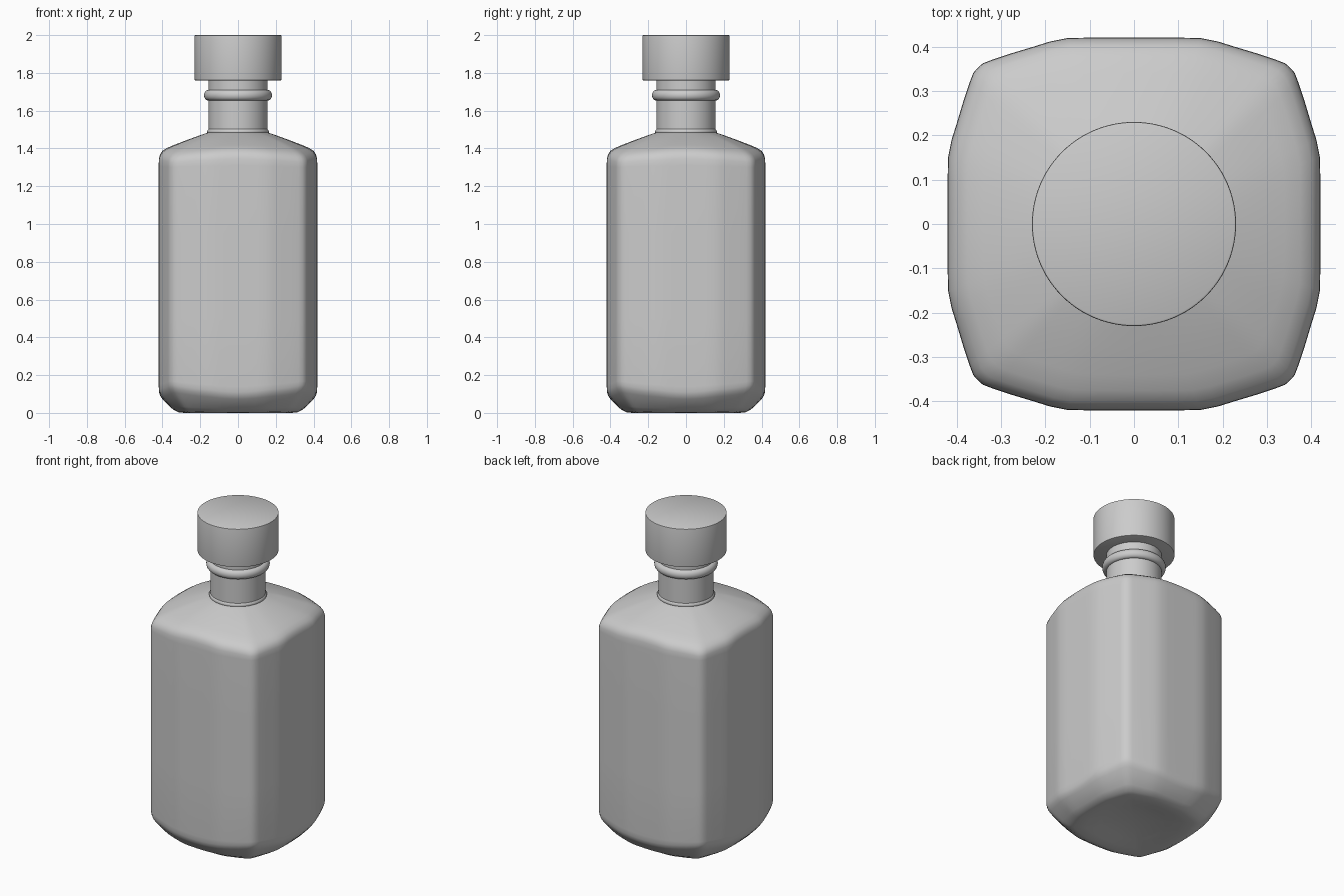
import bpy, bmesh, math

if "Cube" in bpy.data.objects:
    bpy.data.objects.remove(bpy.data.objects["Cube"])

def finish(name, bm, angle):
    bmesh.ops.remove_doubles(bm, verts=bm.verts, dist=1e-5)
    bmesh.ops.recalc_face_normals(bm, faces=bm.faces)
    me = bpy.data.meshes.new(name)
    bm.to_mesh(me)
    bm.free()
    ob = bpy.data.objects.new(name, me)
    bpy.context.collection.objects.link(ob)
    bpy.ops.object.select_all(action='DESELECT')
    bpy.context.view_layer.objects.active = ob
    ob.select_set(True)
    bpy.ops.object.shade_smooth_by_angle(angle=math.radians(angle))
    return ob

def loft(name, rings, angle=35):
    # skin a stack of equal-length rings and close both ends
    bm = bmesh.new()
    loops = [[bm.verts.new(p) for p in r] for r in rings]
    n = len(loops[0])
    for a, b in zip(loops, loops[1:]):
        for i in range(n):
            j = (i + 1) % n
            bm.faces.new((a[i], a[j], b[j], b[i]))
    bm.faces.new(loops[0][::-1])
    bm.faces.new(loops[-1])
    return finish(name, bm, angle)

def turned(name, profile, n=64):
    return loft(name, [[(r * math.cos(2 * math.pi * i / n), r * math.sin(2 * math.pi * i / n), z)
                        for i in range(n)] for r, z in profile])

# Body cross-section: one eighth, mirrored across the diagonal, turned four times
eighth = [(.42, 0), (.42, .05), (.42, .10), (.419, .15), (.411, .19), (.40, .225),
          (.385, .275), (.37, .32), (.362, .341), (.352, .352)]
quarter = eighth + [(y, x) for x, y in eighth[-2:0:-1]]
outline = []
for k in range(4):
    c, s = [(1, 0), (0, 1), (-1, 0), (0, -1)][k]
    outline += [(c * x - s * y, s * x + c * y) for x, y in quarter]

def body_ring(half, z, lift=0.0, circle=0.0):
    # circle blends the section to round; lift raises the corners
    ring = []
    for x, y in outline:
        r = math.hypot(x, y)
        f = half / .42 * (1 - circle) + half / r * circle
        ring.append((x * f, y * f, z + lift * (r / .42 - 1)))
    return ring

# Body: recessed base, soft chamfer, straight walls, sloping shoulder
loft("bottle_body", [body_ring(*a) for a in [
    (.02, .03, 0, 1), (.10, .027, 0, .9), (.18, .016, 0, .6), (.24, .004, 0, .3),
    (.285, 0), (.315, .003, .02), (.345, .019, .07), (.38, .052, .14), (.40, .073, .18),
    (.412, .09, .2), (.418, .11, .2), (.42, .14, .15), (.42, .5), (.42, .95), (.42, 1.31, -.05),
    (.419, 1.345, -.1), (.413, 1.368, -.12), (.40, 1.387, -.12), (.375, 1.403, -.1),
    (.34, 1.418, -.07, .1), (.28, 1.441, -.03, .3), (.22, 1.463, 0, .6),
    (.18, 1.477, 0, .9), (.155, 1.486, 0, 1)]], 60)

# Neck with thin base collar
turned("bottle_neck", [(.15, 1.46), (.158, 1.474), (.163, 1.484), (.164, 1.49), (.161, 1.497),
                       (.157, 1.502), (.157, 1.77)])

# Rounded bead around the neck
bead = [(.157 + .023 * math.sin(t), 1.682 - .028 * math.cos(t))
        for t in [math.pi * i / 12 for i in range(13)]]
turned("neck_bead", bead)

# Stopper cap
turned("cap", [(.224, 1.76), (.229, 1.762), (.23, 1.767), (.23, 1.993), (.229, 1.998), (.225, 2.0)], 96)
